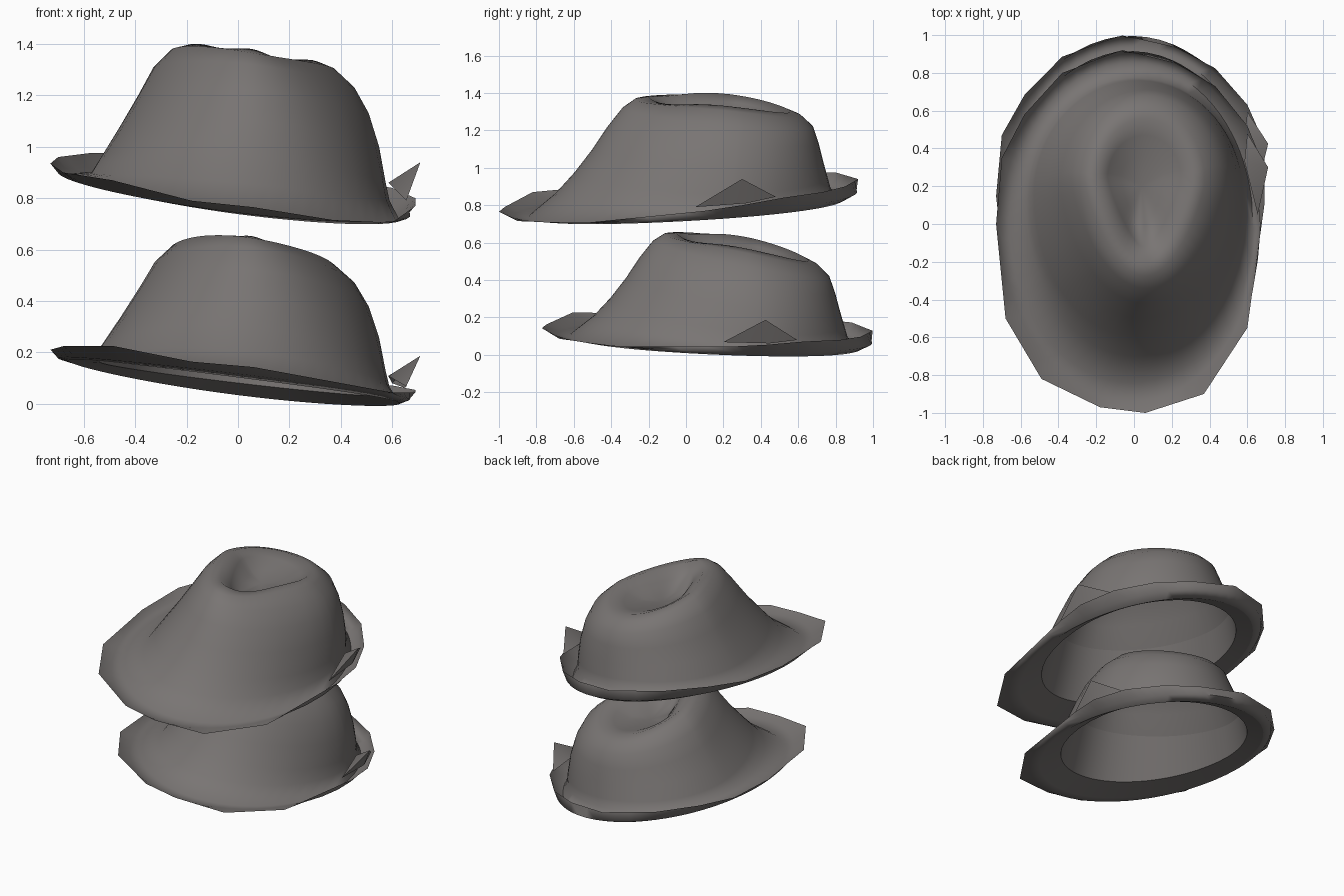
import bpy
import math
from mathutils import Matrix, Vector

cube = bpy.data.objects.get("Cube")
if cube:
    bpy.data.objects.remove(cube, do_unlink=True)

felt = bpy.data.materials.new("warm grey felt")
felt.use_nodes = True
colour = (0.19, 0.177, 0.172, 1)
felt.diffuse_color = colour
shader = next(n for n in felt.node_tree.nodes if n.type == 'BSDF_PRINCIPLED')
shader.inputs["Base Color"].default_value = colour
shader.inputs["Roughness"].default_value = 0.9

# Angular outer edge of the brim, counter-clockwise from the left side
BRIM_EDGE = [
    (.69, .1, .77), (.69, .3, .80), (.6, .52, .84), (.43, .73, .87),
    (.22, .85, .9), (-.06, .92, .94), (-.38, .8, .975), (-.58, .58, .975),
    (-.7, .35, .96), (-.73, 0, .935), (-.68, -.5, .9), (-.49, -.82, .87),
    (-.18, -.97, .79), (.06, -1, .765), (.37, -.9, .715), (.6, -.55, .705),
]

# Rings: x min, x max, front y, back y, widest y, front pinch, z at -x, +x, front, back
BELLY = (-.7, .67, -.94, .915, 0, 0, .9, .73, .745, .87)
TROUGH = (-.66, .63, -.84, .85, 0, 0, .89, .715, .74, .835)
HOLE = (-.54, .55, -.66, .73, .1, 0, .895, .76, .79, .87)
CROWN = [
    (-.57, .59, -.7, .775, .1, 0, .9, .79, .86, .885),
    (-.53, .575, -.6, .76, .15, 0, .965, .86, .97, .94),
    (-.46, .55, -.5, .735, .18, .06, 1.08, 1, 1.1, 1.03),
    (-.39, .51, -.42, .71, .2, .12, 1.2, 1.13, 1.22, 1.13),
    (-.33, .455, -.34, .68, .22, .2, 1.31, 1.23, 1.32, 1.22),
    (-.26, .375, -.275, .62, .22, .28, 1.38, 1.305, 1.365, 1.275),
]
TOP = [
    (-.2, .315, -.2, .56, .22, .38, 1.395, 1.33, 1.38, 1.3),     # crest
    (-.14, .25, -.12, .47, .24, .45, 1.35, 1.29, 1.32, 1.285),
    (-.07, .16, -.02, .36, .24, .4, 1.27, 1.25, 1.25, 1.265),    # dent
]
DENT_CENTRE = (.04, .2, 1.245)
STEPS = 4


def ring_point(ring, t, dip=0):
    x0, x1, front, back, cy, pinch, zl, zr, zf, zb = ring
    c, s = math.cos(t), math.sin(t)
    forward = max(0, -s)
    x = (x0 + x1) / 2 + (x1 - x0) / 2 * c * (1 - pinch * forward)
    y = cy + s * (back - cy if s > 0 else cy - front)
    z = ((zl + zr + zf + zb) / 4 + (zr - zl) / 2 * c + (zb - zf) / 2 * s
         + (zl + zr - zf - zb) / 4 * math.cos(2 * t))
    # Finger pinches on both sides of the front peak
    z -= dip * forward * (1 - math.cos(4 * t))
    return (x, y, z)


def add_mesh(name, verts, faces, placement, angle):
    mesh = bpy.data.meshes.new(name)
    mesh.from_pydata(verts, [], faces)
    mesh.materials.append(felt)
    mesh.transform(placement)
    mesh.update()
    obj = bpy.data.objects.new(name, mesh)
    bpy.context.collection.objects.link(obj)
    bpy.ops.object.select_all(action='DESELECT')
    obj.select_set(True)
    bpy.context.view_layer.objects.active = obj
    bpy.ops.object.shade_smooth_by_angle(angle=math.radians(angle))


def loft(rows):
    # Join closed rows of points into a sheet of quads
    n = len(rows[0])
    verts = [p for row in rows for p in row]
    faces = []
    for r in range(len(rows) - 1):
        for i in range(n):
            j = (i + 1) % n
            faces.append((r * n + i, r * n + j, (r + 1) * n + j, (r + 1) * n + i))
    return verts, faces


def build_hat(prefix, placement):
    # Brim edge split evenly so that its corners stay straight-sided
    edge = []
    for i, p in enumerate(BRIM_EDGE):
        q = Vector(BRIM_EDGE[(i + 1) % len(BRIM_EDGE)])
        edge += [Vector(p).lerp(q, k / STEPS) for k in range(STEPS)]
    angles = [math.atan2(p.y + .04, p.x / .72) for p in edge]

    def rows(rings, dip=0):
        return [[ring_point(ring, t, dip) for t in angles] for ring in rings]

    # Brim, crown and dented top as one sheet
    sheet = [[tuple(p) for p in edge]] + rows([BELLY, TROUGH] + CROWN) + rows(TOP, .012)
    verts, faces = loft(sheet)
    n = len(edge)
    last = len(verts) - n
    verts.append(DENT_CENTRE)
    faces += [(last + i, last + (i + 1) % n, last + n) for i in range(n)]
    add_mesh(prefix + "_hat", verts, faces, placement, 80)

    # Underside of the brim and the band inside the opening
    verts, faces = loft(rows([TROUGH, HOLE, CROWN[2]]))
    add_mesh(prefix + "_inner_band", verts, faces, placement, 35)

    # Pointed fold standing on the left of the brim
    fold = [(.655, .05, .79), (.71, .3, .94), (.6, .48, .845), (.585, .33, .86), (.65, .32, .81)]
    add_mesh(prefix + "_brim_fold", fold,
             [(0, 1, 3), (3, 1, 2), (0, 4, 1), (4, 2, 1)], placement, 30)


build_hat("upper", Matrix.Identity(4))

# The lower hat is slightly smaller and tips backwards
build_hat("lower", Matrix(((1, 0, 0, 0),
                           (0, .924, -.03, .176),
                           (0, -.094, .95, -.678),
                           (0, 0, 0, 1))))
